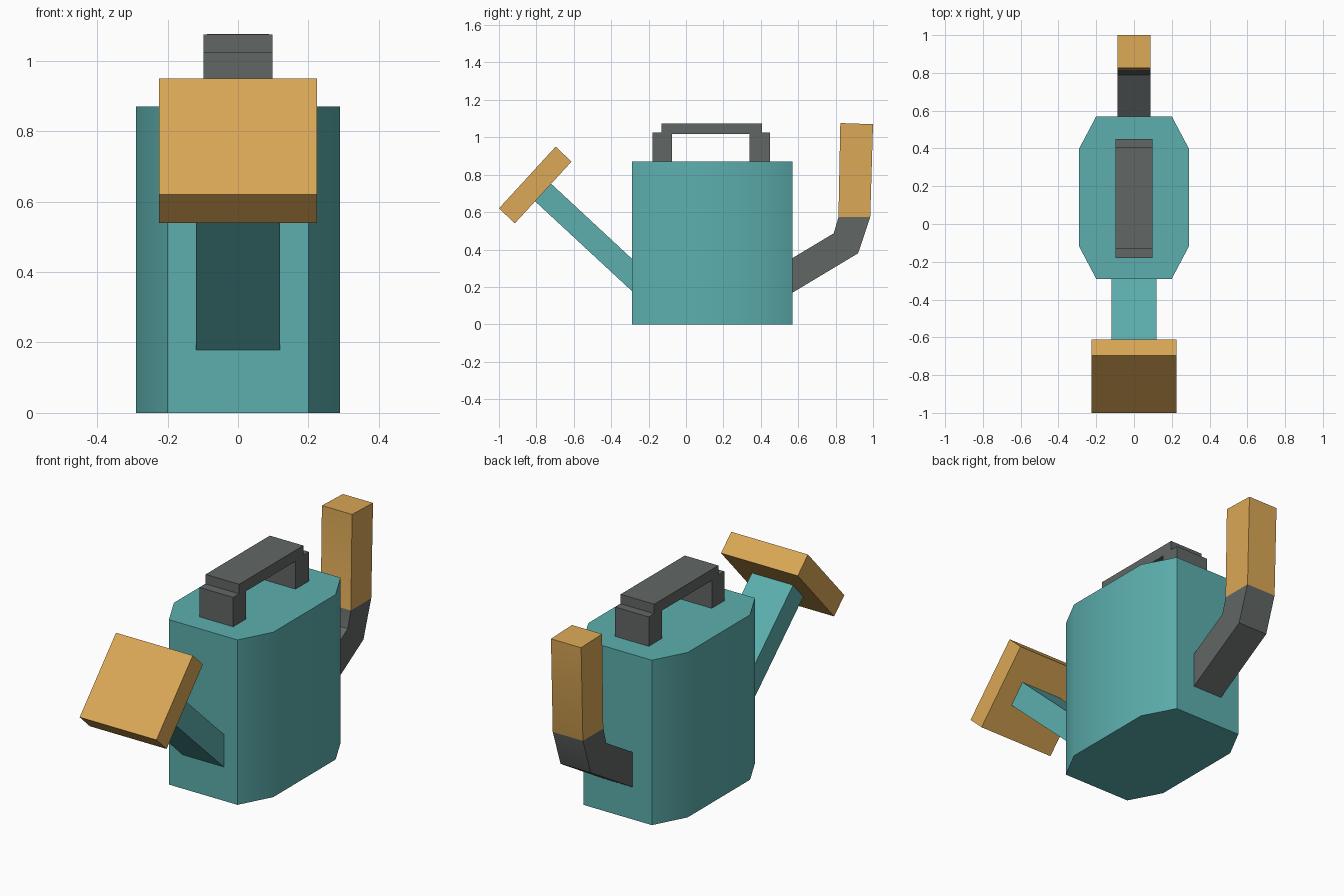
import bpy, bmesh
from mathutils import Vector

if "Cube" in bpy.data.objects:
    bpy.data.objects.remove(bpy.data.objects["Cube"])


def material(name, color):
    m = bpy.data.materials.new(name)
    m.diffuse_color = (*color, 1)
    m.use_nodes = True
    m.node_tree.nodes["Principled BSDF"].inputs["Base Color"].default_value = m.diffuse_color
    return m


teal = material("teal", (0.107, 0.429, 0.423))
tan = material("tan", (0.708, 0.392, 0.093))
grey = material("dark grey", (0.120, 0.134, 0.131))


def finish(name, bm, mats):
    bmesh.ops.recalc_face_normals(bm, faces=bm.faces)
    mesh = bpy.data.meshes.new(name)
    for m in mats:
        mesh.materials.append(m)
    bm.to_mesh(mesh)
    bm.free()
    ob = bpy.data.objects.new(name, mesh)
    bpy.context.collection.objects.link(ob)
    bpy.ops.object.select_all(action='DESELECT')
    ob.select_set(True)
    bpy.context.view_layer.objects.active = ob
    bpy.ops.object.shade_smooth_by_angle(angle=0.5236)


def extrude(name, points, offset, mat):
    """Closed 3D outline pushed along an offset vector."""
    bm = bmesh.new()
    face = bm.faces.new([bm.verts.new(p) for p in points])
    ret = bmesh.ops.extrude_face_region(bm, geom=[face], use_keep_orig=True)
    moved = [v for v in ret["geom"] if isinstance(v, bmesh.types.BMVert)]
    bmesh.ops.translate(bm, verts=moved, vec=Vector(offset))
    finish(name, bm, [mat])


def side_profile(name, yz, half_width, mat):
    extrude(name, [(-half_width, y, z) for y, z in yz], (2 * half_width, 0, 0), mat)


# Body: long octagon
half = [(0.20, -0.29), (0.29, -0.12), (0.29, 0.40), (0.20, 0.57)]
outline = half + [(-x, y) for x, y in reversed(half)]
extrude("body", [(x, y, 0) for x, y in outline], (0, 0, 0.87), teal)

# Spout, with its ends tucked into body and rose
side_profile("spout", [(-0.27, 0.16), (-0.82, 0.67), (-0.73, 0.76), (-0.27, 0.333)], 0.12, teal)

# Sprinkler head
side_profile("sprinkler_head", [(-1.0, 0.62), (-0.915, 0.54), (-0.612, 0.87), (-0.697, 0.95)], 0.224, tan)

# Top handle: stepped bridge
side_profile("top_handle", [
    (-0.18, 0.86), (-0.18, 1.025), (-0.13, 1.025), (-0.13, 1.075),
    (0.405, 1.075), (0.405, 1.025), (0.45, 1.025), (0.45, 0.86),
    (0.34, 0.86), (0.34, 1.017), (-0.075, 1.017), (-0.075, 0.86)], 0.098, grey)

# Rear handle: bent bar from stations (outer, inner), tan grip above the bend
stations = [((0.55, 0.158), (0.55, 0.343)), ((0.92, 0.38), (0.79, 0.487)),
            ((0.985, 0.573), (0.815, 0.573)), ((1.0, 1.07), (0.825, 1.076))]
bm = bmesh.new()
w = 0.088
rings = [[bm.verts.new(p) for p in ((-w, *o), (w, *o), (w, *i), (-w, *i))] for o, i in stations]
for a, b in zip(rings, rings[1:]):
    for k in range(4):
        n = (k + 1) % 4
        bm.faces.new((a[k], a[n], b[n], b[k]))
bm.faces.new(rings[0])
bm.faces.new(rings[-1])
for f in bm.faces:
    f.material_index = int(f.calc_center_median().z > 0.6)
finish("rear_handle", bm, [grey, tan])
